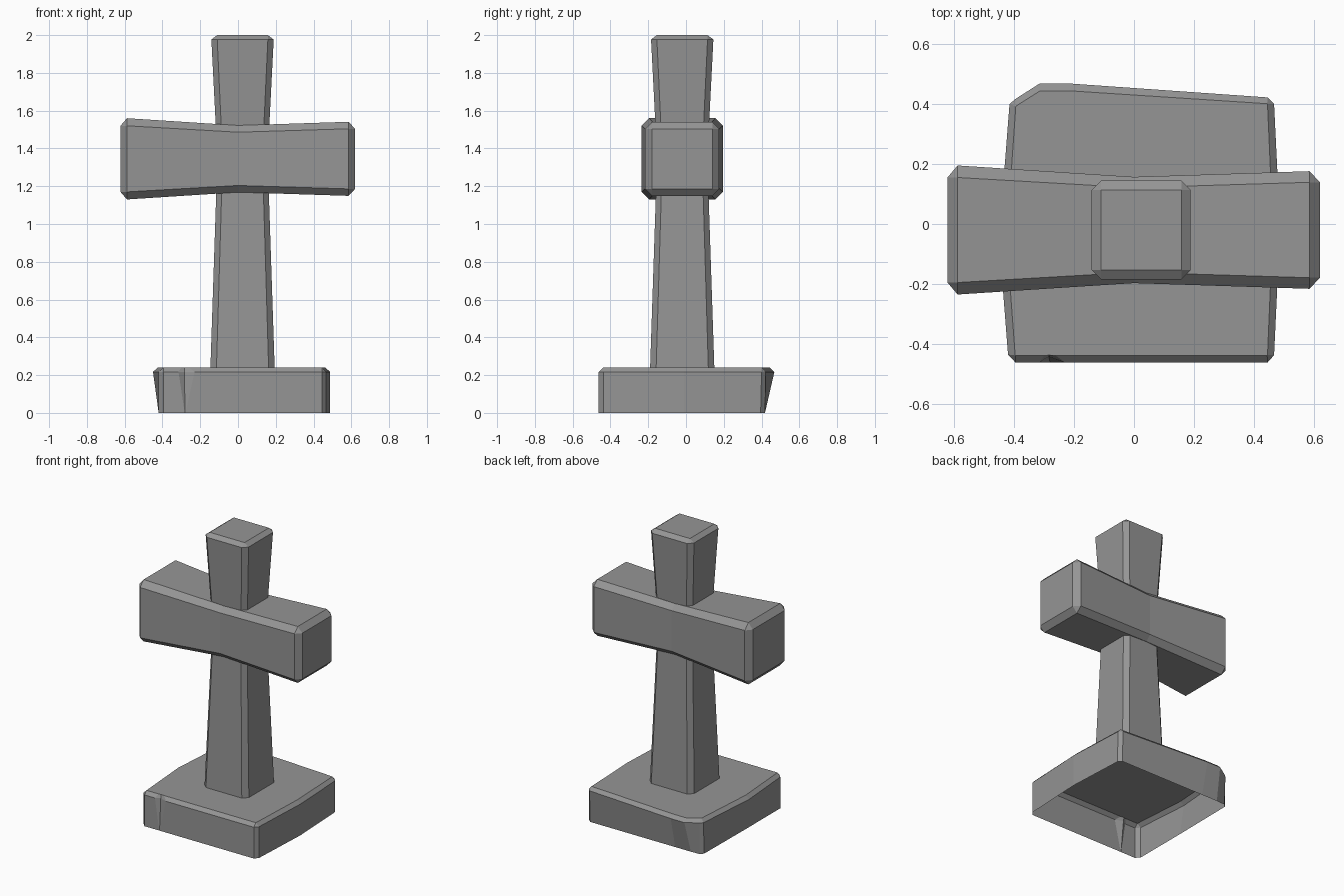
import bpy, bmesh

stone = bpy.data.materials.new("grey stone")
stone.diffuse_color = (0.3, 0.3, 0.3, 1)


def loft(name, rings, cap_start, cap_end):
    """Skin a stack of point rings; rings must have equal counts."""
    bm = bmesh.new()
    vr = [[bm.verts.new(p) for p in r] for r in rings]
    for a, b in zip(vr, vr[1:]):
        n = len(a)
        for i in range(n):
            j = (i + 1) % n
            bm.faces.new((a[i], a[j], b[j], b[i]))
    if cap_start:
        bm.faces.new(vr[0][::-1])
    if cap_end:
        bm.faces.new(vr[-1])
    bmesh.ops.remove_doubles(bm, verts=bm.verts, dist=0.0005)
    bmesh.ops.recalc_face_normals(bm, faces=bm.faces)
    me = bpy.data.meshes.new(name)
    bm.to_mesh(me)
    bm.free()
    me.materials.append(stone)
    ob = bpy.data.objects.new(name, me)
    bpy.context.collection.objects.link(ob)
    return ob


def section(h, c):
    """Square of half width h with corners cut by c."""
    k = h - c
    return [(h, -k), (h, k), (k, h), (-k, h), (-h, k), (-h, -k), (-k, -h), (k, -h)]


# upright post, waisted behind the crossbar
post = [(0.24, 0.17, 0.032), (1.35, 0.133, 0.028), (1.977, 0.165, 0.031), (2.0, 0.134, 0)]
loft("upright_post",
     [[(0.024 + u, -0.02 + v, z) for u, v in section(h, c)] for z, h, c in post],
     False, True)

# crossbar, flared at both ends
bar = [(-0.622, 0.175, 0), (-0.588, 0.215, 0.04), (0, 0.177, 0.036),
       (0.585, 0.196, 0.037), (0.62, 0.159, 0)]
loft("crossbar",
     [[(x, -0.02 + u, 1.345 + v) for u, v in section(h, c)] for x, h, c in bar],
     True, True)

# base slab: open underneath, pushed-out back left corner, crack in the front
bottom = [(-0.42, -0.435), (-0.395, -0.462), (-0.282, -0.462), (-0.28, -0.461), (-0.278, -0.462),
          (0.445, -0.462), (0.467, -0.437), (0.487, -0.01), (0.467, 0.395), (0.445, 0.418),
          (-0.21, 0.418), (-0.33, 0.418), (-0.395, 0.415), (-0.415, 0.395), (-0.42, -0.05)]
shoulder = [(-0.42, -0.435), (-0.395, -0.462), (-0.315, -0.462), (-0.284, -0.442), (-0.23, -0.462),
            (0.445, -0.462), (0.467, -0.437), (0.487, -0.01), (0.467, 0.4), (0.445, 0.422),
            (-0.21, 0.468), (-0.315, 0.468), (-0.395, 0.417), (-0.415, 0.4), (-0.45, -0.05)]
top = [(-0.396, -0.438), (-0.395, -0.439), (-0.3, -0.439), (-0.284, -0.437), (-0.26, -0.439),
       (0.444, -0.439), (0.445, -0.437), (0.463, -0.01), (0.445, 0.4), (0.444, 0.401),
       (-0.215, 0.444), (-0.313, 0.444), (-0.392, 0.394), (-0.394, 0.392), (-0.425, -0.05)]
loft("base_slab",
     [[(x, y, z) for x, y in r] for r, z in ((bottom, 0), (shoulder, 0.217), (top, 0.24))],
     False, True)
